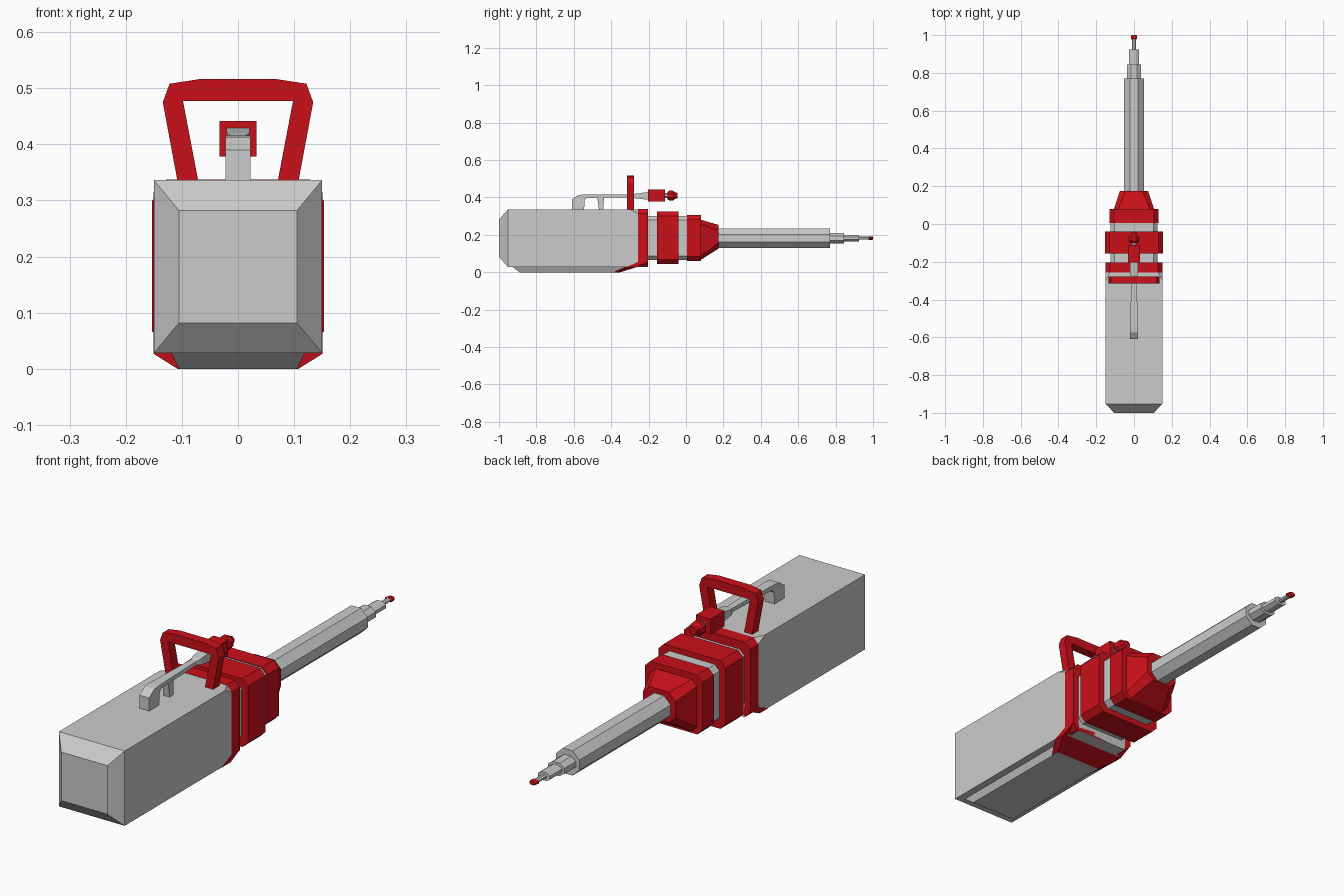
import bpy, bmesh
from math import pi, cos, sin

if "Cube" in bpy.data.objects:
    bpy.data.objects.remove(bpy.data.objects["Cube"])

red = bpy.data.materials.new("red")
red.diffuse_color = (0.6, 0.005, 0.01, 1)
red.use_nodes = True
red.node_tree.nodes["Principled BSDF"].inputs["Base Color"].default_value = red.diffuse_color


def finish(name, bm, mat=None):
    bmesh.ops.remove_doubles(bm, verts=bm.verts, dist=1e-5)
    bmesh.ops.recalc_face_normals(bm, faces=bm.faces)
    me = bpy.data.meshes.new(name)
    bm.to_mesh(me)
    bm.free()
    ob = bpy.data.objects.new(name, me)
    bpy.context.collection.objects.link(ob)
    if mat:
        me.materials.append(mat)
    return ob


def loft(name, sections, mat=None):
    """Skin a row of equal-length point loops and cap both ends."""
    bm = bmesh.new()
    rows = [[bm.verts.new(p) for p in s] for s in sections]
    for a, b in zip(rows, rows[1:]):
        for i in range(len(a)):
            j = (i + 1) % len(a)
            bm.faces.new((a[i], a[j], b[j], b[i]))
    bm.faces.new(rows[0])
    bm.faces.new(rows[-1])
    return finish(name, bm, mat)


def hull(name, pts, mat=None):
    """Convex solid from half its points, mirrored in x."""
    bm = bmesh.new()
    for x, y, z in pts:
        bm.verts.new((x, y, z))
        bm.verts.new((-x, y, z))
    bmesh.ops.convex_hull(bm, input=bm.verts[:])
    bmesh.ops.dissolve_limit(bm, angle_limit=0.01, verts=bm.verts[:], edges=bm.edges[:])
    return finish(name, bm, mat)


def octo(y, hx, z0, z1, c):
    """Rectangle with corners cut by c, lying across y."""
    return [(hx, y, z0 + c), (hx, y, z1 - c), (hx - c, y, z1), (c - hx, y, z1),
            (-hx, y, z1 - c), (-hx, y, z0 + c), (c - hx, y, z0), (hx - c, y, z0)]


def rect(y, hx, z0, z1):
    return [(hx, y, z0), (hx, y, z1), (-hx, y, z1), (-hx, y, z0)]


def disc(y, rx, rz, z=0.182):
    k = 1 / cos(pi / 8)
    return [(rx * k * cos(pi / 8 + i * pi / 4), y, z + rz * k * sin(pi / 8 + i * pi / 4))
            for i in range(8)]


# main housing with bevelled rear and cut front corners
loft("housing", [octo(-1, .105, .082, .282, 0), octo(-.952, .15, .028, .336, 0),
                 octo(-.3, .15, .028, .336, 0), octo(-.255, .15, .028, .336, .022)])

# keel under the housing, and the block ahead of it
hull("keel", [(.12, -.93, .03), (.105, -.89, 0), (.105, -.355, 0), (.12, -.275, .03)])
hull("front_lower_block", [(.12, -.32, .028), (.12, -.203, .028),
                           (.125, -.32, .09), (.125, -.203, .09)])

# red collar with a strip running down under the housing
loft("rear_collar", [octo(-.257, .151, .03, .337, .023), octo(-.203, .151, .03, .337, .023)], red)
hull("collar_strip", [(.151, -.257, .055), (.151, -.205, .055), (.151, -.32, .027),
                      (.151, -.265, .027), (.108, -.39, 0), (.108, -.352, 0)], red)

# grey neck and the red rings around it
loft("neck", [octo(-.21, .125, .066, .302, .022), octo(.01, .125, .066, .302, .022)])
loft("middle_ring", [octo(-.155, .153, .043, .324, .024), octo(-.04, .153, .043, .324, .024)], red)
loft("front_ring", [octo(.005, .131, .06, .305, .024), octo(.08, .131, .06, .305, .024)], red)
loft("nose", [octo(.075, .108, .064, .282, .022), octo(.175, .074, .127, .253, .03)], red)

# stepped barrel
for name, y0, y1, rx, rz, mat in [
        ("barrel", .16, .77, .053, .051, None), ("barrel_step", .765, .845, .037, .027, None),
        ("barrel_end", .84, .925, .027, .017, None), ("tip_rod", .92, .985, .011, .008, None)]:
    loft(name, [disc(y0, rx, rz), disc(y1, rx, rz)], mat)
loft("tip", [disc(.975, .01, .006), disc(.982, .017, .01), disc(1.0, .014, .008)], red)

# carrying handle: closed band between outer and inner outlines
outer = [(.107, .33), (.134, .475), (.122, .508), (.07, .516)]
inner = [(.07, .33), (.098, .477), (.092, .477), (.06, .477)]
outer += [(-x, z) for x, z in reversed(outer)]
inner += [(-x, z) for x, z in reversed(inner)]
loft("handle", [[(o[0], -.316, o[1]), (o[0], -.277, o[1]), (i[0], -.277, i[1]), (i[0], -.316, i[1])]
                for o, i in zip(outer, inner)], red)

# sight arm with rear foot and post
loft("sight_arm", [rect(-.61, .022, .333, .39), rect(-.575, .022, .333, .413),
                   rect(-.545, .022, .333, .416), rect(-.542, .022, .385, .416),
                   rect(-.53, .021, .398, .416), rect(-.285, .013, .4, .416),
                   rect(-.27, .02, .395, .42), rect(-.195, .021, .387, .43)])
hull("sight_post", [(.014, -.465, .333), (.014, -.442, .333),
                    (.014, -.475, .405), (.014, -.438, .405)])

# red sight body and its front knob
loft("sight_body", [rect(-.203, .033, .378, .442), rect(-.112, .033, .378, .442)], red)
loft("sight_stem", [disc(-.115, .014, .014, .41), disc(-.048, .014, .014, .41)])
loft("sight_knob", [disc(-.1, .022, .018, .41), disc(-.09, .028, .027, .41),
                    disc(-.07, .028, .027, .41), disc(-.06, .022, .018, .41)], red)
loft("sight_cap", [disc(-.06, .02, .018, .41), disc(-.045, .016, .014, .41)], red)
